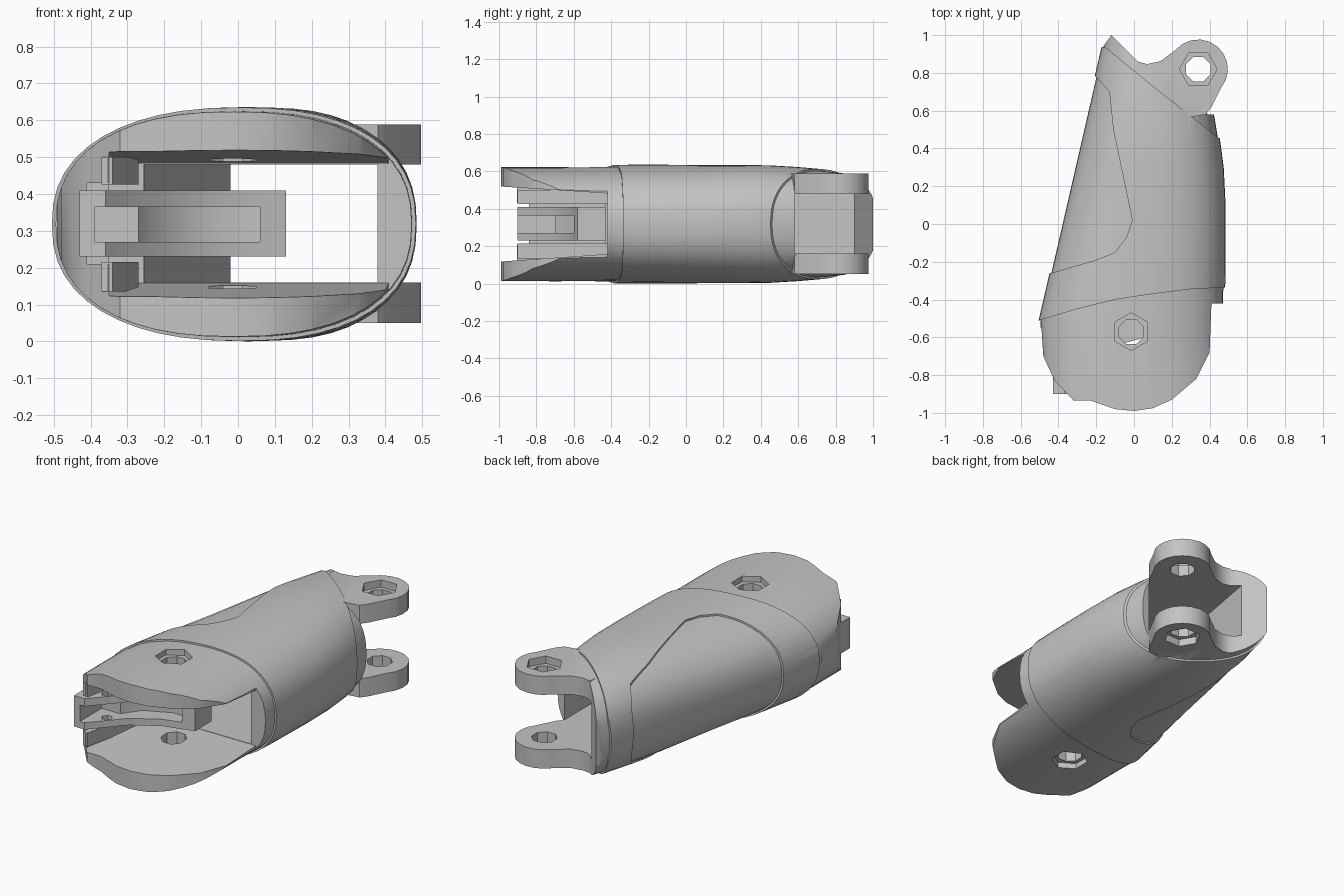
import bpy
import bmesh
from math import sin, cos, pi, copysign

if "Cube" in bpy.data.objects:
    bpy.data.objects.remove(bpy.data.objects["Cube"])

grey = bpy.data.materials.new("plain_grey")
grey.use_nodes = True
grey.diffuse_color = (0.55, 0.55, 0.55, 1)
grey.node_tree.nodes["Principled BSDF"].inputs["Base Color"].default_value = grey.diffuse_color

MID = 0.318  # height of the long axis


def make(name, rings):
    """Closed, outward-facing solid skinned through a list of equal rings."""
    bm = bmesh.new()
    loops = [[bm.verts.new(p) for p in ring] for ring in rings]
    n = len(loops[0])
    for a, b in zip(loops, loops[1:]):
        for i in range(n):
            bm.faces.new((a[i], a[(i + 1) % n], b[(i + 1) % n], b[i]))
    bm.faces.new(loops[0][::-1])
    bm.faces.new(loops[-1])
    bm.normal_update()
    if bm.calc_volume(signed=True) < 0:
        bmesh.ops.reverse_faces(bm, faces=bm.faces)
    mesh = bpy.data.meshes.new(name)
    bm.to_mesh(mesh)
    bm.free()
    mesh.materials.append(grey)
    obj = bpy.data.objects.new(name, mesh)
    bpy.context.collection.objects.link(obj)
    return obj


def prism(name, outline, z0=-0.5, z1=1.2):
    return make(name, [[(x, y, z) for x, y in outline] for z in (z0, z1)])


def side_prism(name, outline, x0, x1):
    return make(name, [[(x, y, z) for y, z in outline] for x in (x0, x1)])


def box(name, x0, x1, y0, y1, z0, z1):
    return prism(name, [(x0, y0), (x1, y0), (x1, y1), (x0, y1)], z0, z1)


def arc(cx, cy, r, start, end, n):
    steps = [start + (end - start) * i / n for i in range(n + 1)]
    return [(cx + r * cos(a * pi / 180), cy + r * sin(a * pi / 180)) for a in steps]


def combine(target, other, how):
    mod = target.modifiers.new(how, "BOOLEAN")
    mod.operation = how
    mod.solver = "MANIFOLD"
    mod.object = other
    bpy.context.view_layer.objects.active = target
    bpy.ops.object.modifier_apply(modifier=mod.name)
    bpy.data.objects.remove(other)


# Stations along the shell: y, right-hand x, half height
STATIONS = [(-1.05, 0.48, 0.315), (-0.51, 0.48, 0.316), (-0.2, 0.485, 0.318),
            (0.1, 0.485, 0.316), (0.3, 0.475, 0.316), (0.45, 0.455, 0.314),
            (0.6, 0.43, 0.305), (0.75, 0.4, 0.292), (0.9, 0.36, 0.275), (1.05, 0.3, 0.25)]


def shell(name, inset):
    rings = []
    for y, right, half in STATIONS:
        left = -0.505 + 0.23 * max(0, y + 0.51)
        cx, a, b = (left + right) / 2, (right - left) / 2 - inset, half - inset
        ring = []
        for i in range(48):
            t = 2 * pi * i / 48
            c, s = cos(t), sin(t)
            ring.append((cx + a * copysign(abs(c) ** 0.85, c), y,
                         MID + b * copysign(abs(s) ** 0.85, s)))
        rings.append(ring)
    return make(name, rings)


# Inner core: full length, trimmed to the plan outline
core_outline = [
    (-0.7, -0.5), (-0.49, -0.55), (-0.48, -0.7), (-0.42, -0.83), (-0.32, -0.935),
    (-0.23, -0.935), (-0.1, -0.98), (0, -0.99), (0.1, -0.975), (0.2, -0.93),
    (0.33, -0.82), (0.4, -0.68), (0.41, -0.42), (0.7, -0.42), (0.7, 0.6),
    (0.38, 0.61), (0.3, 0.85), (0.14, 0.86), (0.07, 0.845), (0.02, 0.86),
    (-0.05, 0.93), (-0.12, 1.0), (-0.17, 0.93), (-0.7, 0.93)]
body = shell("finger_segment_body", 0.01)
combine(body, prism("core_trim", core_outline), "INTERSECT")

# Outer sleeve between the front seam and the slanted rear seam
sleeve = shell("sleeve", 0)
combine(sleeve, prism("sleeve_trim", [
    (-0.6, -0.525), (-0.5, -0.51), (-0.3, -0.45), (-0.1, -0.4), (0.1, -0.37),
    (0.3, -0.345), (0.6, -0.33), (0.6, 0.35), (0.45, 0.455), (0.1, 0.73),
    (-0.15, 0.935), (-0.6, 0.96)]), "INTERSECT")

# Recessed side panel
combine(sleeve, prism("panel", [
    (-0.7, -0.27), (-0.44, -0.26), (-0.2, -0.19), (-0.1, -0.15), (-0.04, -0.07),
    (-0.01, 0.02), (-0.03, 0.12), (-0.11, 0.5), (-0.13, 0.7), (-0.2, 0.78), (-0.7, 0.78)]),
    "DIFFERENCE")
combine(body, sleeve, "UNION")

# Rear hinge lugs, upper and lower
lug_outline = ([(0.0, 0.6), (0.2, 0.55), (0.38, 0.58), (0.41, 0.62)]
               + arc(0.34, 0.82, 0.157, -40, 140, 10)
               + [(0.14, 0.862), (0.07, 0.847), (0.02, 0.858)])
for low, high in ((0.05, 0.17), (0.47, 0.588)):
    combine(body, prism("lug", lug_outline, low, high), "UNION")

# Hollow: long channel, side-open front fork, open rear
combine(body, prism("channel", [(-0.27, -0.5), (0.378, -0.5), (0.378, 0.58), (0.7, 0.58),
                                (0.7, 1.2), (0.035, 1.2), (-0.02, 0.9)], 0.16, 0.48), "DIFFERENCE")
fork = [(-1.1, 0.11), (-0.42, 0.158), (-0.42, 0.482), (-1.1, 0.526)]
combine(body, side_prism("fork_slot", fork, -0.35, 0.8), "DIFFERENCE")
combine(body, box("wall_notch", -0.41, -0.3, -1.1, -0.43, 0.21, 0.43), "DIFFERENCE")

# Hinge holes with hexagonal seats
for x, y, turn, top, bottom in ((-0.015, -0.57, 30, 0.59, 0.046), (0.34, 0.82, 0, 0.545, 0.093)):
    combine(body, prism("pin_hole", arc(x, y, 0.07, 22, 337, 7)), "DIFFERENCE")
    for low, high in ((top, 0.8), (-0.2, bottom)):
        seat = arc(x, y, 0.1, turn, turn + 300, 5)
        combine(body, prism("hex_seat", seat, low, high), "DIFFERENCE")

# Guide tongue inside the fork: two arms, a recessed web and an end block
tongue_outline = [(-0.43, -0.9), (-0.36, -0.9), (-0.2, -0.72), (-0.05, -0.63), (0.06, -0.6),
                  (0.13, -0.58), (0.13, -0.43), (-0.05, -0.43), (-0.2, -0.5), (-0.3, -0.43),
                  (-0.43, -0.43)]
tongue = prism("guide_tongue", tongue_outline, 0.23, 0.41)
combine(tongue, prism("tongue_groove", [(-0.39, -1), (0.06, -1), (0.06, -0.53), (-0.05, -0.53),
                                        (-0.2, -0.6), (-0.27, -0.7), (-0.39, -0.7)], 0.27, 0.365),
        "DIFFERENCE")
combine(tongue, prism("cord_hole", arc(-0.3, -0.78, 0.03, 0, 300, 5)), "DIFFERENCE")

# Ribs along the closed side of the fork
ribs = [prism("fork_rib_" + tag, [(-0.37, -0.9), (-0.34, -0.9), (-0.27, -0.57),
                                  (-0.27, -0.41), (-0.37, -0.41)], low, high)
        for tag, low, high in (("lower", 0.135, 0.215), ("upper", 0.425, 0.5))]

# Smooth shading with sharp edges kept
for obj in [body, tongue] + ribs:
    bpy.ops.object.select_all(action="DESELECT")
    obj.select_set(True)
    bpy.context.view_layer.objects.active = obj
    bpy.ops.object.shade_smooth_by_angle(angle=pi / 6)
